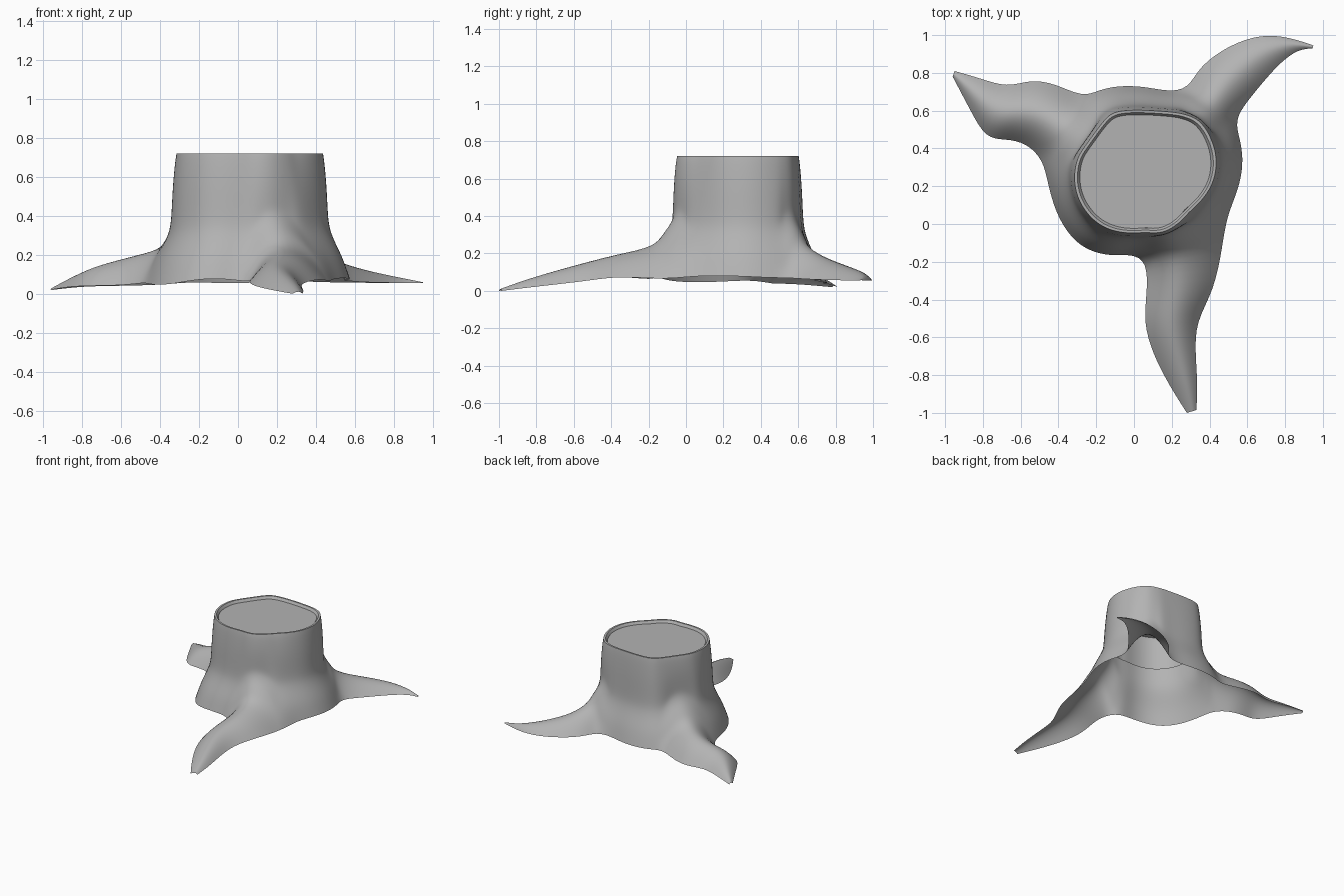
import bpy, bmesh, math
from mathutils import Vector

if "Cube" in bpy.data.objects:
    bpy.data.objects.remove(bpy.data.objects["Cube"])

CENTRE = Vector((0.06, 0.28))
TOP = 0.72
# trunk radius at the cut, every 15 degrees
RADII = [.378, .388, .39, .392, .355, .328, .322, .335, .358, .338, .335, .36,
         .378, .39, .39, .38, .365, .34, .322, .342, .335, .315, .335, .362]
# flare from the cut (0) to the ground line (1): height fraction, spread fraction
FLARE = [(0, 0), (.06, .05), (.27, .14), (.5, .18), (.61, .25), (.72, .47), (.84, .75), (1, 1)]

# root sections: first edge x, y, last edge x, y, ridge position, ridge z, edge z
ROOT_BACK = [(.53, .55, .29, .715, .5, .26, .07), (.60, .65, .345, .835, .5, .19, .062),
             (.69, .76, .50, .945, .5, .145, .058), (.78, .86, .67, 1.005, .5, .11, .056),
             (.87, .925, .82, .99, .5, .083, .056), (.945, .93, .95, .945, .5, .06, .054)]
ROOT_LEFT = [(-.27, .67, -.48, .34, .5, .26, .058), (-.42, .745, -.57, .43, .5, .225, .045),
             (-.55, .765, -.68, .45, .5, .19, .042), (-.67, .722, -.785, .45, .5, .155, .04),
             (-.81, .77, -.865, .60, .5, .10, .037), (-.95, .81, -.96, .78, .5, .03, .02)]
ROOT_FRONT = [(.07, -.2, .468, -.12, .4, .26, .06), (.07, -.36, .425, -.35, .48, .215, .08),
              (.05, -.52, .325, -.52, .52, .17, .055), (.10, -.69, .325, -.69, .57, .12, .035),
              (.19, -.86, .338, -.86, .6, .065, .016), (.28, -1.0, .33, -.985, .6, .012, 0)]
# ground line between the roots
GAP_RIGHT = [(.49, .04, .08), (.553, .18, .08), (.58, .32, .078), (.565, .44, .07)]
GAP_BACK = [(.18, .70, .062), (.05, .73, .055), (-.09, .732, .055), (-.19, .708, .058)]
GAP_LEFT = [(-.455, .21, .05), (-.415, .06, .045), (-.335, -.075, .05), (-.235, -.145, .07),
            (-.12, -.17, .08), (-.01, -.158, .07)]


def section(s):
    """Five points arching over a root."""
    fx, fy, lx, ly, u, zr, ze = s
    a, b = Vector((fx, fy, ze)), Vector((lx, ly, ze))
    r = a.lerp(b, u)
    r.z = zr

    def mid(e):
        m = e.lerp(r, .42)
        m.z = ze + (zr - ze) * .62
        return m
    return [a, mid(a), r, mid(b), b]


def top_radius(angle):
    k = (math.degrees(angle) % 360) / 15
    i = int(k) % 24
    return RADII[i] + (RADII[(i + 1) % 24] - RADII[i]) * (k - int(k))


bark = bpy.data.materials.new("dark_grey")
bark.diffuse_color = (.45, .45, .45, 1)
bark.use_nodes = True
bark.node_tree.nodes["Principled BSDF"].inputs["Base Color"].default_value = bark.diffuse_color


def finish(bm, name):
    mesh = bpy.data.meshes.new(name)
    bm.normal_update()
    bm.to_mesh(mesh)
    bm.free()
    mesh.materials.append(bark)
    ob = bpy.data.objects.new(name, mesh)
    bpy.context.collection.objects.link(ob)
    sub = ob.modifiers.new("smooth", 'SUBSURF')
    sub.levels = sub.render_levels = 2
    sub.boundary_smooth = 'PRESERVE_CORNERS'
    bpy.ops.object.select_all(action='DESELECT')
    bpy.context.view_layer.objects.active = ob
    ob.select_set(True)
    bpy.ops.object.modifier_apply(modifier="smooth")
    bpy.ops.object.shade_smooth_by_angle(angle=math.radians(40))
    return ob


# columns of the trunk, counter-clockwise, remembering where each root starts
columns, starts = [], []
for gap, root in ((GAP_RIGHT, ROOT_BACK), (GAP_BACK, ROOT_LEFT), (GAP_LEFT, ROOT_FRONT)):
    columns += [Vector(p) for p in gap]
    starts.append((len(columns), root))
    columns += section(root[0])
n = len(columns)

top = []
for c in columns:
    d = c.xy - CENTRE
    top.append(CENTRE + d.normalized() * top_radius(math.atan2(d.y, d.x)))


def cut_ring(scale, z):
    return [(CENTRE + (p - CENTRE) * scale).to_3d() + Vector((0, 0, z)) for p in top]


# trunk: inner sleeve, rim, then flared outer bark
rings = [cut_ring(.91, .43), cut_ring(.915, .56), cut_ring(.925, .70), cut_ring(.96, TOP)]
for t, f in FLARE:
    ring = []
    for c, p in zip(columns, top):
        # columns above a root hug the trunk longer before turning outwards
        spread = max(f ** (1 + max(0, c.z - .08) * 5), min(f, .12))
        q = p.lerp(c.xy, spread)
        ring.append(Vector((q.x, q.y, TOP + (c.z - TOP) * t)))
    rings.append(ring)

bm = bmesh.new()
crease = bm.edges.layers.float.new('crease_edge')
vr = [[bm.verts.new(p) for p in ring] for ring in rings]
for a, b in zip(vr, vr[1:]):
    for i in range(n):
        j = (i + 1) % n
        bm.faces.new((a[i], b[i], b[j], a[j]))
for k in (2, 3, 4):
    for i in range(n):
        bm.edges.get((vr[k][i], vr[k][(i + 1) % n]))[crease] = 1.0

# roots: arches continued outwards from the trunk to each tip
for start, root in starts:
    prev = vr[-1][start:start + 5]
    for s in root[1:]:
        cur = [bm.verts.new(p) for p in section(s)]
        for i in range(4):
            bm.faces.new((prev[i], cur[i], cur[i + 1], prev[i + 1]))
        prev = cur
finish(bm, "stump_bark_and_roots")

# sawn face set just inside the rim
bm = bmesh.new()
bm.faces.new([bm.verts.new(p) for p in cut_ring(.925, .70)])
finish(bm, "sawn_top")
